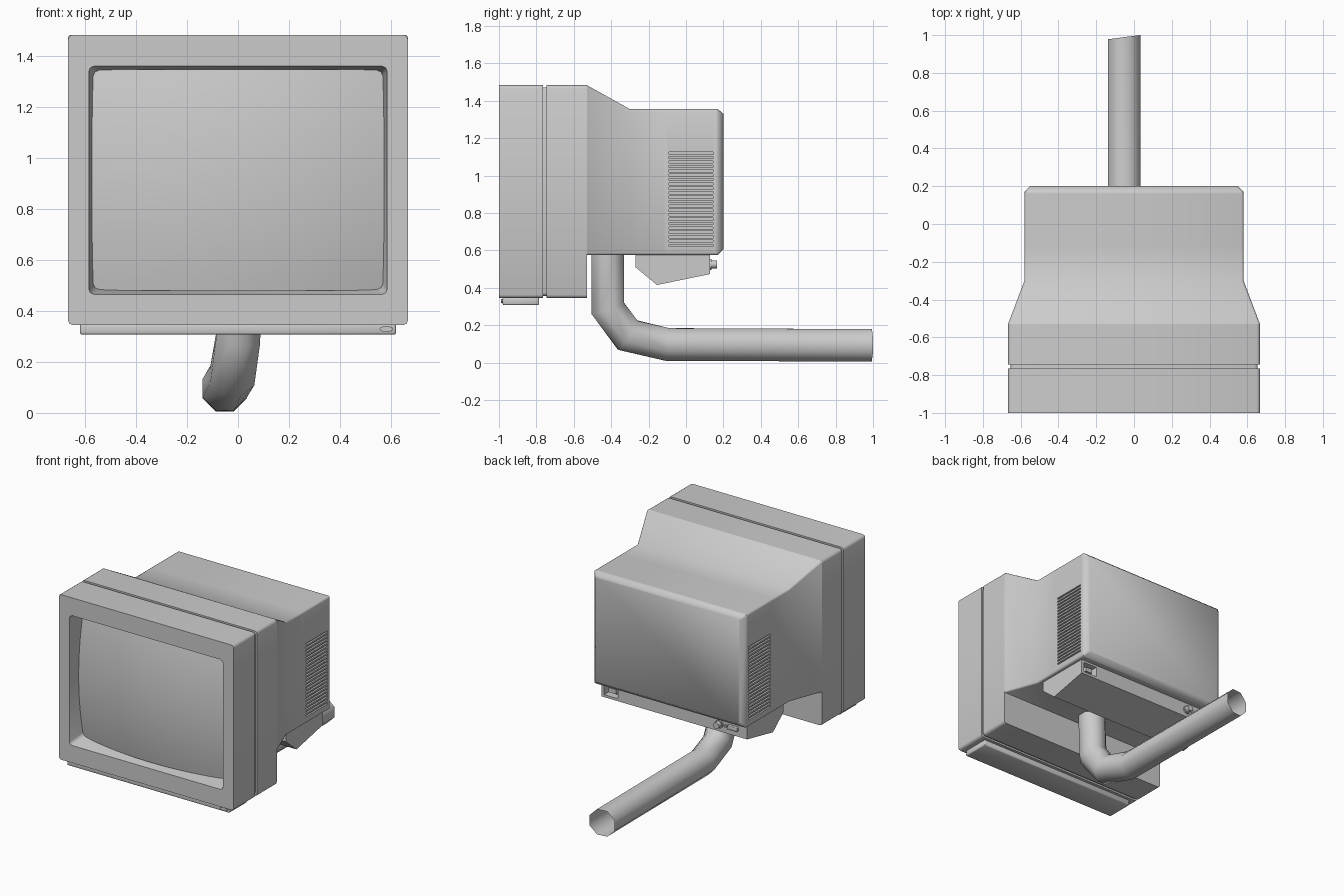
import bpy, bmesh, math
from mathutils import Vector

if "Cube" in bpy.data.objects:
    bpy.data.objects.remove(bpy.data.objects["Cube"])


def finish(name, bm, angle=46):
    bmesh.ops.recalc_face_normals(bm, faces=bm.faces)
    me = bpy.data.meshes.new(name)
    bm.to_mesh(me)
    bm.free()
    ob = bpy.data.objects.new(name, me)
    bpy.context.collection.objects.link(ob)
    smooth(ob, angle)
    return ob


def smooth(ob, angle):
    bpy.ops.object.select_all(action='DESELECT')
    ob.select_set(True)
    bpy.context.view_layer.objects.active = ob
    bpy.ops.object.shade_smooth_by_angle(angle=math.radians(angle))


def loft(name, rings, caps=True, angle=46):
    bm = bmesh.new()
    loops = [[bm.verts.new(p) for p in ring] for ring in rings]
    n = len(loops[0])
    for a, b in zip(loops, loops[1:]):
        for i in range(n):
            bm.faces.new((a[i], a[(i + 1) % n], b[(i + 1) % n], b[i]))
    if caps:
        bm.faces.new(loops[0])
        bm.faces.new(loops[-1])
    return finish(name, bm, angle)


def rect_ring(y, w, z0, z1, r=0.018):
    """Rectangle in the xz plane with small rounded corners."""
    pts = []
    for k, (cx, cz) in enumerate(((w - r, z1 - r), (r - w, z1 - r), (r - w, z0 + r), (w - r, z0 + r))):
        for s in range(3):
            a = math.radians(90 * k + 45 * s)
            pts.append((cx + r * math.cos(a), y, cz + r * math.sin(a)))
    return pts


def add_box(bm, x0, x1, y0, y1, z0, z1):
    vs = bmesh.ops.create_cube(bm, size=1)['verts']
    for v in vs:
        v.co = (x0 + (v.co.x + .5) * (x1 - x0), y0 + (v.co.y + .5) * (y1 - y0), z0 + (v.co.z + .5) * (z1 - z0))


def box(name, *dims, bevel=0):
    bm = bmesh.new()
    add_box(bm, *dims)
    if bevel:
        bmesh.ops.bevel(bm, geom=bm.edges[:], offset=bevel, segments=2, profile=.5, affect='EDGES')
    return finish(name, bm)


def cut(ob, cutter, angle=46):
    cutter.hide_render = True
    mod = ob.modifiers.new("cut", 'BOOLEAN')
    mod.operation, mod.object, mod.solver = 'DIFFERENCE', cutter, 'EXACT'
    bpy.ops.object.select_all(action='DESELECT')
    ob.select_set(True)
    bpy.context.view_layer.objects.active = ob
    bpy.ops.object.modifier_apply(modifier=mod.name)
    bpy.data.objects.remove(cutter, do_unlink=True)
    smooth(ob, angle)


def disc(name, x, z, y0, y1, r, rz=None, n=12):
    rz = rz or r
    circ = [(x + r * math.cos(t * math.tau / n), z + rz * math.sin(t * math.tau / n)) for t in range(n)]
    return loft(name, [[(px, y, pz) for px, pz in circ] for y in (y0, y1)])


# Front casing: screen recess, bezel face, outer wall, seam groove
W, LO, HI = 0.667, 0.345, 1.483
loft("front_casing", [
    rect_ring(-.86, .566, .487, 1.342, .025),
    rect_ring(-1, .585, .465, 1.36, .02),
    rect_ring(-1, W, LO, HI),
    rect_ring(-.765, W, LO, HI),
    rect_ring(-.765, W - .012, LO + .012, HI - .012),
    rect_ring(-.745, W - .012, LO + .012, HI - .012),
    rect_ring(-.745, W, LO, HI),
    rect_ring(-.53, W, LO, HI)])

# Rear casing: tapered shoulder, box, chamfered back
rear = loft("rear_casing", [
    rect_ring(-.53, W, .575, HI, .012),
    rect_ring(-.30, .58, .575, 1.355, .012),
    rect_ring(-.12, .58, .575, 1.355, .012),
    rect_ring(.16, .58, .575, 1.355, .012),
    rect_ring(.17, .58, .575, 1.355, .012),
    rect_ring(.2, .55, .605, 1.33, .012)])

# Side vent slots
bm = bmesh.new()
for i in range(22):
    z = .62 + i * .0235
    for s in (-1, 1):
        add_box(bm, s * .58 - .012, s * .58 + .012, -.09, .145, z, z + .012)
cut(rear, finish("vent_cutter", bm))

# Bulging screen glass
bm = bmesh.new()
bmesh.ops.create_grid(bm, x_segments=20, y_segments=16, size=1)
for v in bm.verts:
    x, z = v.co.x * .574, v.co.y * .434
    v.co = (x, -.995 + (x * x + z * z) / 4.2, z + .914)
screen = finish("screen", bm)
if screen.data.polygons[0].normal.y > 0:
    screen.data.flip_normals()

# Control strip under the bezel, with power button
box("control_strip", -.62, .62, -.98, -.785, .307, .35, bevel=.008)
disc("power_button", .582, .329, -.99, -.97, .027, .011, 16)

# Connector housing under the rear casing
prof = ((-.27, .58), (-.27, .51), (-.155, .415), (.127, .473), (.127, .58))
housing = loft("connector_housing", [[(x, y, z) for y, z in prof] for x in (-.555, .555)], angle=20)
cut(housing, box("socket_cutter", .43, .535, .08, .2, .49, .56), 20)
box("socket_core", .455, .51, .078, .115, .51, .54)

# Rear connectors
disc("round_plug", -.345, .525, .11, .165, .022)
disc("round_plug_collar", -.345, .525, .11, .137, .029)
disc("small_jack", -.395, .525, .11, .14, .009, n=8)
box("flat_connector", -.49, -.415, .11, .145, .512, .54, bevel=.004)

# Bent support arm: eight-sided tube, mitred at each joint, slanted open end
path = [Vector(p) for p in ((.01, -.418, .59), (.0, -.418, .29), (-.022, -.312, .147),
                            (-.052, -.1, .097), (-.052, .989, .092))]
rings = []
for i, p in enumerate(path):
    d0 = (p - path[max(i - 1, 0)]).normalized()
    d1 = (path[min(i + 1, len(path) - 1)] - p).normalized()
    n = (d0 + d1).normalized()
    u = (Vector((1, 0, 0)) - n * n.x).normalized()
    v = n.cross(u)
    miter = 1 / max(n.dot(d1 if d1.length else d0), .5)
    ring = []
    for k in range(8):
        a = (k + .5) * math.tau / 8
        q = p + .094 * (u * math.cos(a) + v * miter * math.sin(a))
        if i == len(path) - 1:
            q.y += (q.x - p.x) * .13
        ring.append(q)
    rings.append(ring)
loft("support_arm", rings, caps=False, angle=60)
